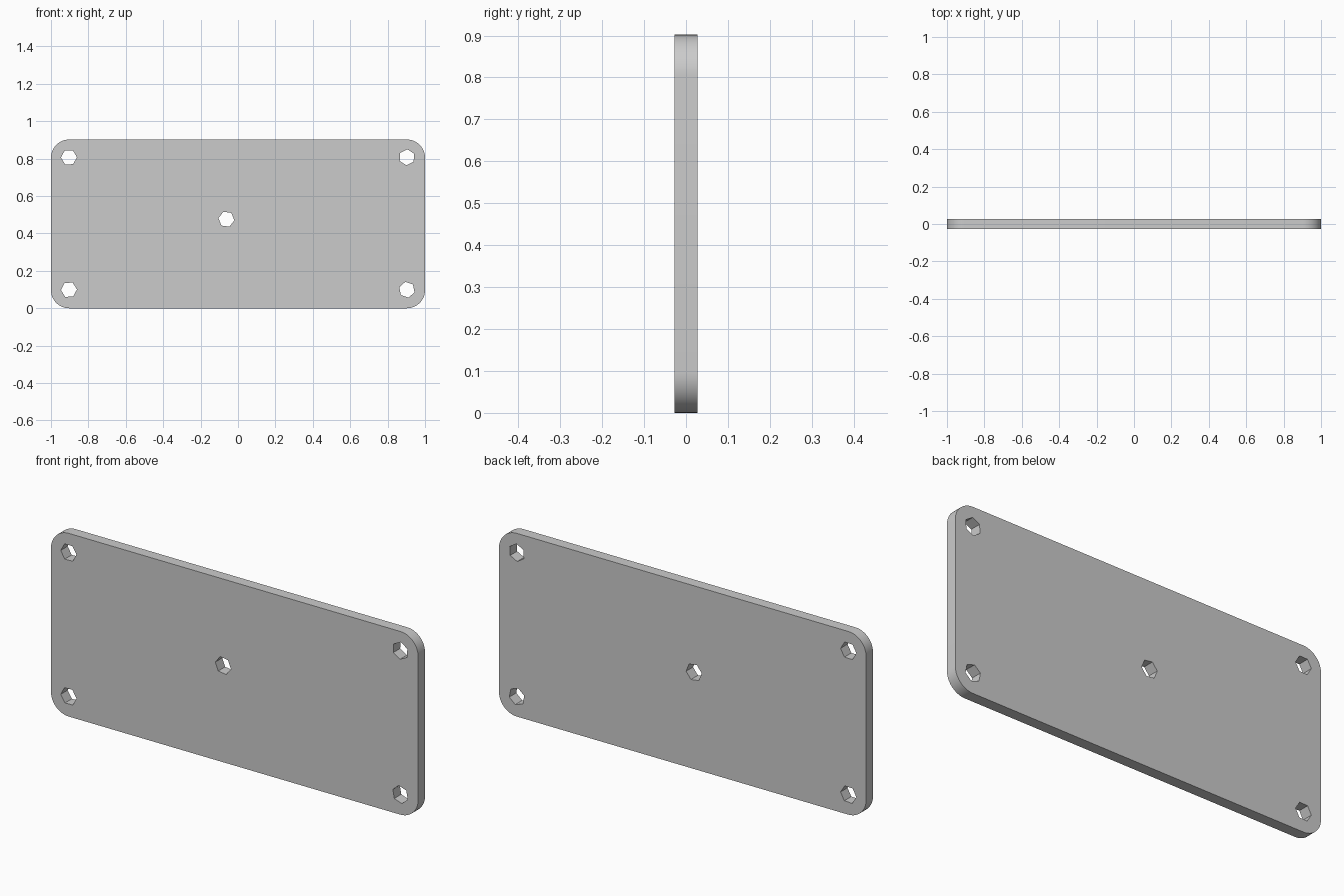
import bpy, bmesh
from math import sin, cos, pi, radians

if "Cube" in bpy.data.objects:
    bpy.data.objects.remove(bpy.data.objects["Cube"])

W, H, T, R = 1.0, 0.902, 0.027, 0.097   # half width, height, half thickness, corner radius
HOLE_R = 0.043


def arc(cx, cz, r, start, end, n):
    return [(cx + r * cos(start + (end - start) * i / n),
             cz + r * sin(start + (end - start) * i / n)) for i in range(n + 1)]


# rounded outline
outline = []
corners = [(W - R, H - R), (R - W, H - R), (R - W, R), (W - R, R)]
for k, (cx, cz) in enumerate(corners):
    outline += arc(cx, cz, R, k * pi / 2, (k + 1) * pi / 2, 12)

# six-sided holes: x, z, turn in degrees
holes = [(-0.904, 0.807, 1), (0.903, 0.807, 27), (-0.904, 0.099, 2),
         (0.903, 0.099, -19), (-0.062, 0.476, -8)]
loops = [outline]
for x, z, turn in holes:
    a = radians(turn)
    loops.append(arc(x, z, HOLE_R, a, a + 2 * pi, 6)[:-1])

# fill the front face between the loops, then extrude it to the back
bm = bmesh.new()
edges = []
for pts in loops:
    vs = [bm.verts.new((x, -T, z)) for x, z in pts]
    edges += [bm.edges.new((vs[i - 1], vs[i])) for i in range(len(vs))]
bmesh.ops.triangle_fill(bm, edges=edges, use_beauty=True, use_dissolve=False)
ext = bmesh.ops.extrude_face_region(bm, geom=bm.faces[:], use_keep_orig=True)
moved = [g for g in ext["geom"] if isinstance(g, bmesh.types.BMVert)]
bmesh.ops.translate(bm, verts=moved, vec=(0, 2 * T, 0))
bmesh.ops.recalc_face_normals(bm, faces=bm.faces[:])

mesh = bpy.data.meshes.new("mounting_plate")
bm.to_mesh(mesh)
bm.free()
plate = bpy.data.objects.new("mounting_plate", mesh)
bpy.context.collection.objects.link(plate)

# smooth corners, crisp edges
bpy.context.view_layer.objects.active = plate
plate.select_set(True)
bpy.ops.object.shade_smooth_by_angle(angle=radians(30))
